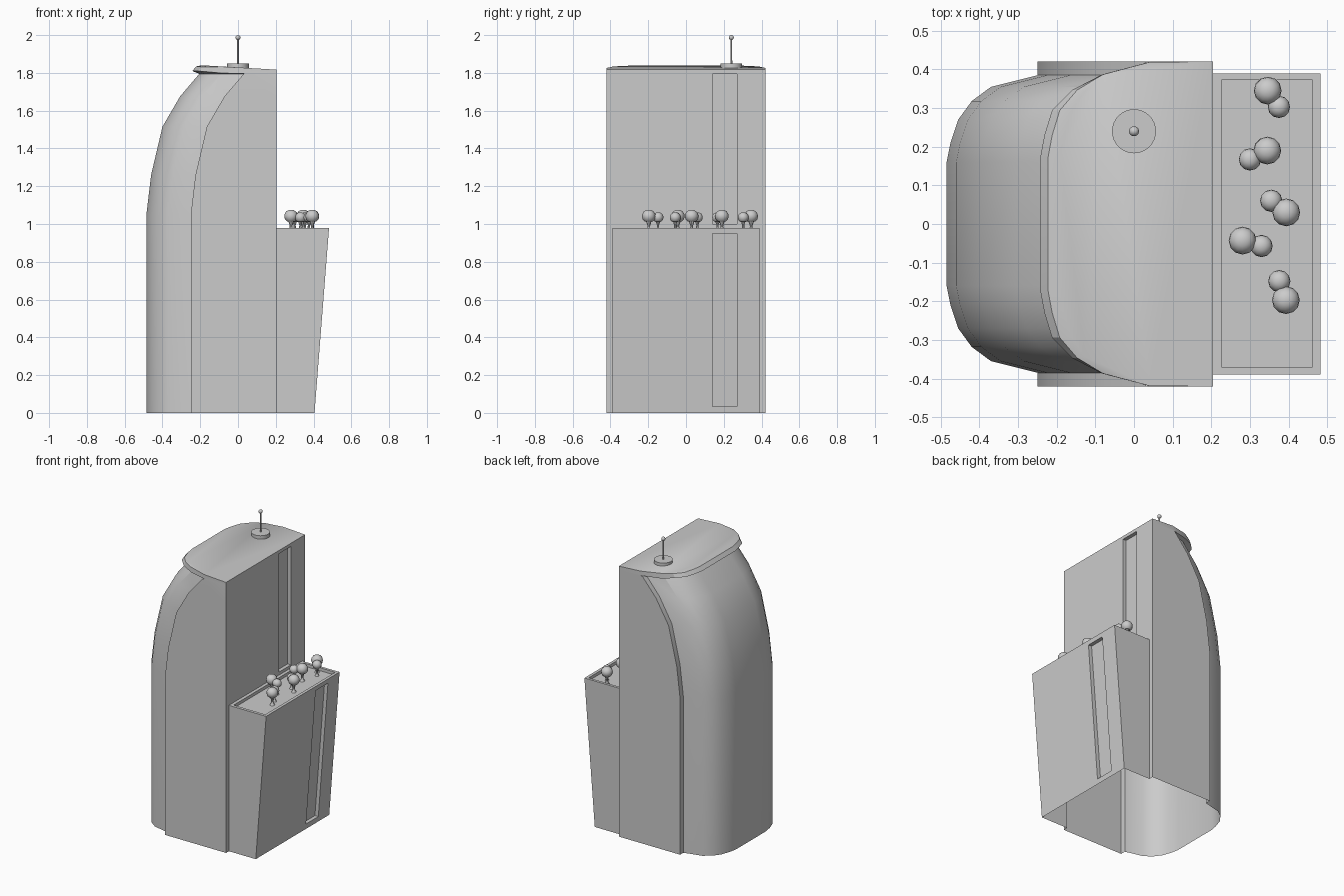
import bpy, bmesh, math
from mathutils import Vector

if "Cube" in bpy.data.objects:
    bpy.data.objects.remove(bpy.data.objects["Cube"])


def finish(bm, name, angle=25):
    bmesh.ops.remove_doubles(bm, verts=bm.verts, dist=0.0005)
    bmesh.ops.dissolve_degenerate(bm, edges=bm.edges, dist=0.0001)
    bmesh.ops.recalc_face_normals(bm, faces=bm.faces)
    mesh = bpy.data.meshes.new(name)
    bm.to_mesh(mesh)
    bm.free()
    ob = bpy.data.objects.new(name, mesh)
    bpy.context.collection.objects.link(ob)
    bpy.ops.object.select_all(action='DESELECT')
    ob.select_set(True)
    bpy.context.view_layer.objects.active = ob
    bpy.ops.object.shade_smooth_by_angle(angle=math.radians(angle))
    return ob


def face(bm, pts):
    return bm.faces.new([bm.verts.new(p) for p in pts])


def recessed_panel(bm, outer, inner, offset):
    """Flat frame around a sunken rectangle."""
    low = [Vector(p) + Vector(offset) for p in inner]
    for i in range(4):
        j = (i + 1) % 4
        face(bm, [outer[i], outer[j], inner[j], inner[i]])
        face(bm, [inner[i], inner[j], low[j], low[i]])
    face(bm, low)


def lathe(name, profile, loc, segs=12, scale=1.0, angle=40):
    bm = bmesh.new()
    rings = []
    for r, z in profile:
        rings.append([bm.verts.new((loc[0] + scale * r * math.cos(2 * math.pi * k / segs),
                                    loc[1] + scale * r * math.sin(2 * math.pi * k / segs),
                                    loc[2] + scale * z)) for k in range(segs)])
    for a, b in zip(rings, rings[1:]):
        for k in range(segs):
            n = (k + 1) % segs
            bm.faces.new([a[k], a[n], b[n], b[k]])
    return finish(bm, name, angle)


# Tower: rounded plan lofted upward along a leaning profile, then a flared roof lip
half = [(-0.485, 0.16), (-0.475, 0.21), (-0.455, 0.27), (-0.42, 0.318),
        (-0.37, 0.355), (-0.25, 0.385), (-0.25, 0.42)]
plan = [(x, -y) for x, y in reversed(half)] + half
levels = [(0, 0), (0, 1.05), (0.025, 1.26), (0.085, 1.515), (0.178, 1.675), (0.28, 1.795)]
BACK = 0.205


def roof_z(x):
    return 1.817 + 0.023 * (BACK - x) / 0.395


rings = []
for shift, z in levels:
    ring = [(x + shift, y, z) for x, y in plan]
    rings.append([(BACK, -0.42, z)] + ring + [(BACK, 0.42, z)])
for kind in range(3):
    ring = []
    for x, y in plan:
        w = max(0.0, min(1.0, (-0.36 - x) / 0.09))
        sy = y * 1.09 if abs(y) < 0.4 else y
        xx = x + 0.293 - (0.05, 0.03, 0)[kind] * w
        sy *= 1 - (0.0, 0.0, 0.01)[kind] * w
        if kind == 0:
            z = 1.797 + 0.013 * w
        else:
            z = roof_z(xx) - (0.008 * w if kind == 1 else 0)
        ring.append((xx, sy, z))
    zb = 1.797 if kind == 0 else roof_z(BACK)
    rings.append([(BACK, -0.42, zb)] + ring + [(BACK, 0.42, zb)])

bm = bmesh.new()
vr = [[bm.verts.new(p) for p in ring] for ring in rings]
for a, b in zip(vr, vr[1:]):
    for i in range(len(a) - 1):
        bm.faces.new([a[i], a[i + 1], b[i + 1], b[i]])
bm.faces.new(vr[-1])
# back wall above the annex with its vertical slot, and narrow strips beside the annex
recessed_panel(bm,
               [(BACK, -0.42, 0.98), (BACK, 0.42, 0.98), (BACK, 0.42, roof_z(BACK)), (BACK, -0.42, roof_z(BACK))],
               [(BACK, 0.14, 1.0), (BACK, 0.27, 1.0), (BACK, 0.27, 1.795), (BACK, 0.14, 1.795)],
               (-0.025, 0, 0))
for s in (-1, 1):
    face(bm, [(BACK, s * 0.39, 0), (BACK, s * 0.42, 0), (BACK, s * 0.42, 0.98), (BACK, s * 0.39, 0.98)])
finish(bm, "tower")

# Annex: leaning outer wall with a slot, and a sunken roof terrace
TOP, W = 0.98, 0.39


def ax(z):
    return 0.405 + 0.077 * z / TOP


bm = bmesh.new()
recessed_panel(bm,
               [(ax(z), y, z) for y, z in ((-W, 0), (W, 0), (W, TOP), (-W, TOP))],
               [(ax(z), y, z) for y, z in ((0.14, 0.035), (0.27, 0.035), (0.27, 0.95), (0.14, 0.95))],
               (-0.025, 0, 0))
recessed_panel(bm,
               [(BACK, -W, TOP), (ax(TOP), -W, TOP), (ax(TOP), W, TOP), (BACK, W, TOP)],
               [(0.227, -0.37, TOP), (0.462, -0.37, TOP), (0.462, 0.372, TOP), (0.227, 0.372, TOP)],
               (0, 0, -0.02))
for s in (-1, 1):
    face(bm, [(BACK, s * W, 0), (ax(0), s * W, 0), (ax(TOP), s * W, TOP), (BACK, s * W, TOP)])
finish(bm, "annex")

# Terrace trees: domed crowns on flared trunks, in large and small pairs
trunk = [(0.016, 0), (0.008, 0.014), (0.007, 0.03), (0.015, 0.056)]
crown = [(0, 0.052), (0.02, 0.053), (0.032, 0.064), (0.036, 0.08), (0.034, 0.093),
         (0.026, 0.106), (0.014, 0.113), (0, 0.115)]
big = [(0.346, 0.345), (0.345, 0.19), (0.394, 0.03), (0.281, -0.043), (0.393, -0.197)]
small = [(0.375, 0.303), (0.3, 0.167), (0.355, 0.06), (0.33, -0.057), (0.376, -0.148)]
for spots, sc, label in ((big, 1.0, "large"), (small, 0.8, "small")):
    for i, (x, y) in enumerate(spots):
        base = (x, y, 0.96)
        zs = 0.012 if sc < 1 else 0
        lathe(f"{label}_tree_trunk_{i}", [(r, z + (zs if z > 0.02 else 0)) for r, z in trunk], base, 8, sc)
        lathe(f"{label}_tree_crown_{i}", [(r, z + zs) for r, z in crown], base, 12, sc)

# Roof mast: round base, thin pole and ball tip
mast = (0, 0.24, 0)
lathe("mast_base", [(0.057, 1.815), (0.057, 1.85), (0, 1.85)], mast, 32)
lathe("mast_pole", [(0.005, 1.845), (0.004, 1.985)], mast, 8)
ball = [(0.013 * math.sin(math.pi * k / 8), 1.987 - 0.013 * math.cos(math.pi * k / 8)) for k in range(9)]
lathe("mast_tip", ball, mast, 12)
